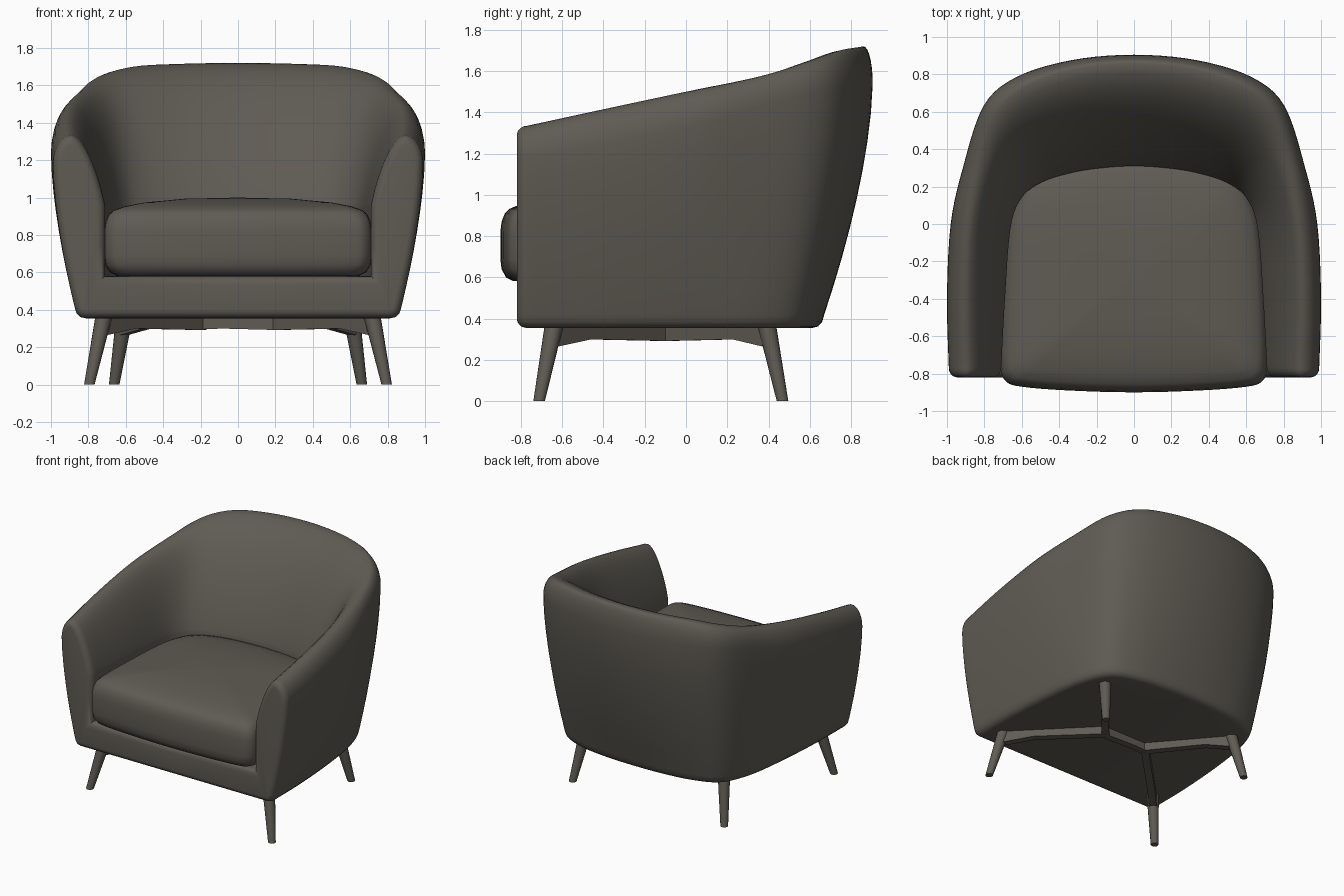
import bpy, bmesh, math
from mathutils import Vector

if "Cube" in bpy.data.objects:
    bpy.data.objects.remove(bpy.data.objects["Cube"])

fabric = bpy.data.materials.new("dark taupe")
fabric.diffuse_color = (0.115, 0.106, 0.088, 1)
fabric.use_nodes = True
fabric.node_tree.nodes["Principled BSDF"].inputs["Base Color"].default_value = fabric.diffuse_color


def finish(bm, name, angle=40):
    bmesh.ops.recalc_face_normals(bm, faces=bm.faces)
    me = bpy.data.meshes.new(name)
    bm.to_mesh(me)
    bm.free()
    me.materials.append(fabric)
    ob = bpy.data.objects.new(name, me)
    bpy.context.collection.objects.link(ob)
    bpy.ops.object.select_all(action='DESELECT')
    ob.select_set(True)
    bpy.context.view_layer.objects.active = ob
    bpy.ops.object.shade_smooth_by_angle(angle=math.radians(angle))
    return ob


def loft(bm, rings, closed):
    vs = [[bm.verts.new(p) for p in r] for r in rings]
    m = len(vs[0])
    for a, b in zip(vs, vs[1:]):
        for i in range(m if closed else m - 1):
            j = (i + 1) % m
            bm.faces.new((a[i], a[j], b[j], b[i]))
    return vs


def spline(rows, steps, before, after):
    """Catmull-Rom through rows of numbers."""
    pts = [before] + rows + [after]
    out = []
    for k in range(1, len(pts) - 2):
        p0, p1, p2, p3 = pts[k - 1:k + 3]
        for s in range(steps):
            t = s / steps
            out.append([b + 0.5 * t * (c - a + t * (2*a - 5*b + 4*c - d + t * (3*(b - c) + d - a)))
                        for a, b, c, d in zip(p0, p1, p2, p3)])
    return out + [rows[-1]]


# Upholstered shell: stations from the right arm front to the back centre
# outer bottom x,y | widest x,y,z | top ridge x,y,z | inner x,y at seat level
stations = [
    [.875, -.77, .99, -.77, 1.18, .89, -.77, 1.335, .71, -.77],
    [.87, -.40, 1.0, -.40, 1.24, .90, -.40, 1.415, .69, -.40],
    [.84, 0, .98, 0, 1.32, .88, 0, 1.50, .66, -.02],
    [.79, .31, .915, .30, 1.41, .81, .36, 1.575, .60, .14],
    [.69, .53, .805, .63, 1.50, .73, .60, 1.65, .49, .225],
    [.50, .62, .63, .785, 1.53, .56, .745, 1.70, .33, .275],
    [.25, .66, .34, .875, 1.54, .31, .83, 1.715, .17, .30],
    [0, .67, 0, .905, 1.54, 0, .86, 1.72, 0, .31],
]
flip = [-1, 1, -1, 1, 1, -1, 1, 1, -1, 1]
SEAT_Z, FLOOR_Z, LOW_Z = .95, .58, .355


def section(r):
    B, W, I = Vector(r[0:2]), Vector(r[2:4]), Vector(r[8:10])
    R, wz, rz = Vector(r[5:7]), r[4], r[7]
    d = (W - B).normalized()
    pts = [(0, (B - d * .06).y, LOW_Z)]
    for off, z in ((.06, LOW_Z), (.03, .362), (.01, .385)):
        p = B - d * off
        pts.append((p.x, p.y, z))
    for k in range(8):                       # flared outer wall
        t = k / 8
        p = B.lerp(W, 1 - (1 - t) ** 1.6)
        pts.append((p.x, p.y, .42 + (wz - .42) * t))
    for k in range(7):                       # rounded outer shoulder
        a = k / 7 * math.pi / 2
        p = R.lerp(W, math.cos(a))
        pts.append((p.x, p.y, wz + (rz - wz) * math.sin(a)))
    for k in range(13):                      # sloping inner face
        a = (1 - k / 12) * math.pi / 2
        f = 1 - max(math.cos(a), 0) ** 1.15
        p = I.lerp(R, f)
        pts.append((p.x, p.y, SEAT_Z + (rz - SEAT_Z) * max(math.sin(a), 0) ** 1.7))
    pts += [(I.x, I.y, .75), (I.x, I.y, FLOOR_Z), (0, I.y, FLOOR_Z)]
    return pts


def shrink(ring, d, y):
    """Offset a counter-clockwise x-z outline inward by d, placed at depth y."""
    P = [Vector((p[0], p[2])) for p in ring]
    out = []
    for i, p in enumerate(P):
        a, b = (p - P[i - 1]).normalized(), (P[(i + 1) % len(P)] - p).normalized()
        n1, n2 = Vector((-a.y, a.x)), Vector((-b.y, b.x))
        q = p + (n1 + n2) * d / max(1 + n1.dot(n2), .5)
        out.append((q.x, y, q.y))
    return out


mirrored = [a * b for a, b in zip(stations[-2], flip)]
right = [section(r) for r in spline(stations, 5, stations[0], mirrored)]
left = [[(-x, y, z) for x, y, z in ring] for ring in right[:-1]]
bm = bmesh.new()
loft(bm, right + left[::-1], False)
face = right[0] + left[0][-2:0:-1]           # U-shaped front outline
caps = []
for k in range(6):                           # rounded front edge
    a = k * math.pi / 10
    caps.append(shrink(face, .045 * (1 - math.cos(a)), -.77 - .05 * math.sin(a)))
edge = loft(bm, caps, True)[-1]
n = len(right[0]) - 1
for sign in (1, -1):                         # front panel: outer points joined to inner ones
    v = [edge[sign * i % len(edge)] for i in range(n + 1)]
    for i in range(n // 2):
        quad = [v[i], v[i + 1], v[n - 1 - i], v[n - i]]
        bm.faces.new(list(dict.fromkeys(quad)))
bmesh.ops.remove_doubles(bm, verts=bm.verts, dist=.0005)
finish(bm, "armchair_shell", 50)

# Seat cushion: stacked scaled outlines with a domed top
half = [[0, -.90], [.35, -.89], [.60, -.87], [.685, -.84], [.715, -.75], [.71, -.45],
        [.69, -.10], [.65, .10], [.56, .25], [.35, .34], [0, .37]]
curve = spline(half, 4, [-.35, -.89], [-.35, .34])
outline = curve + [[-x, y] for x, y in curve[-2:0:-1]]
layers = [(.02, .58), (.90, .582), (.955, .60), (.99, .64), (1, .69), (1, .82), (.99, .87),
          (.965, .91), (.93, .932), (.85, .953), (.7, .974), (.4, .994), (.02, 1.0)]
bm = bmesh.new()
rings = loft(bm, [[(x * s, -.28 + (y + .28) * s, z) for x, y in outline] for s, z in layers], True)
bm.faces.new(rings[0])
bm.faces.new(rings[-1])
finish(bm, "seat_cushion", 60)


# Tapered splayed legs
def leg(name, foot, top):
    bm = bmesh.new()
    rings = []
    for (x, y, z), r in ((foot, .028), (top, .046)):
        rings.append([(x + r * math.cos(i * math.pi / 8), y + r * math.sin(i * math.pi / 8), z)
                      for i in range(16)])
    vs = loft(bm, rings, True)
    bm.faces.new(vs[0])
    bm.faces.new(vs[1])
    finish(bm, name)


# Flat brace bars under the seat
def bar(name, a, b, za, zb, w=.028):
    a, b = Vector(a), Vector(b)
    d = (b - a).normalized()
    n = Vector((-d.y, d.x)) * w
    bm = bmesh.new()
    vs = loft(bm, [[(*(p - n), z), (*(p + n), z), (*(p + n), .37), (*(p - n), .37)]
                   for p, z in ((a, za), (a.lerp(b, .3), .30), (b, zb))], True)
    bm.faces.new(vs[0])
    bm.faces.new(vs[-1])
    finish(bm, name)


for s, side in ((1, "right"), (-1, "left")):
    leg("front_leg_" + side, (s * .795, -.712, 0), (s * .715, -.638, .375))
    leg("back_leg_" + side, (s * .662, .468, 0), (s * .605, .39, .375))
    bar("front_brace_" + side, (s * .72, -.64), (s * .19, -.10), .265, .292)
    bar("back_brace_" + side, (s * .61, .39), (s * .19, -.10), .265, .292)
bar("centre_brace", (-.21, -.11), (.21, -.11), .295, .292)
